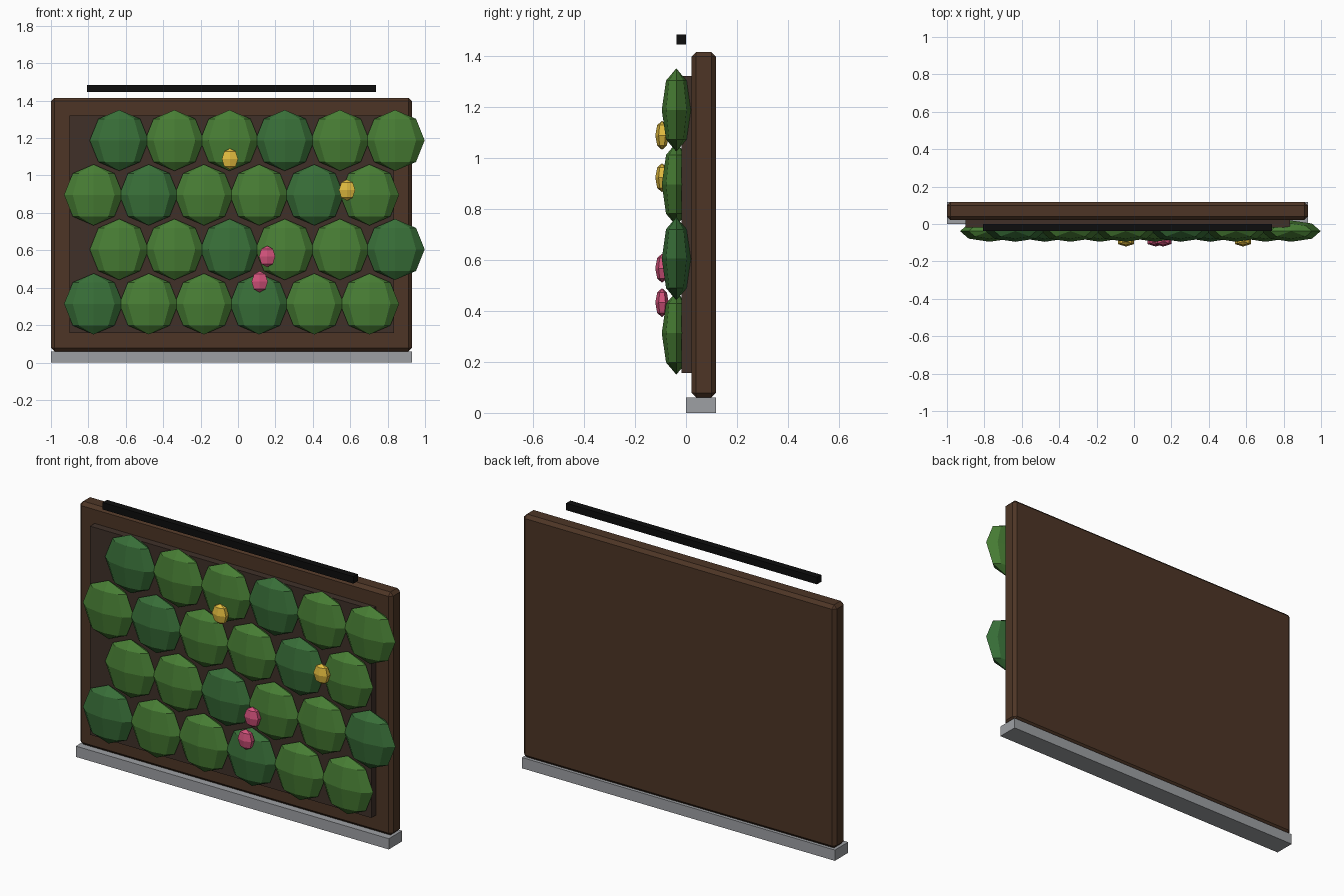
import bpy

if "Cube" in bpy.data.objects:
    bpy.data.objects.remove(bpy.data.objects["Cube"])


def material(name, r, g, b):
    m = bpy.data.materials.new(name)
    m.diffuse_color = (r, g, b, 1)
    m.use_nodes = True
    m.node_tree.nodes["Principled BSDF"].inputs["Base Color"].default_value = m.diffuse_color
    return m


WOOD = material("wood", 0.075, 0.036, 0.019)
SOIL = material("soil", 0.05, 0.03, 0.022)
STEEL = material("steel", 0.34, 0.35, 0.37)
BLACK = material("black", 0.004, 0.004, 0.004)
LEAF = material("leaf_light", 0.065, 0.21, 0.035)
LEAF_DARK = material("leaf_dark", 0.04, 0.16, 0.04)
YELLOW = material("yellow", 0.76, 0.50, 0.05)
PINK = material("pink", 0.65, 0.085, 0.20)


def box(name, lo, hi, mat, bevel=0):
    """Box between two corners, with an optional chamfer."""
    bpy.ops.mesh.primitive_cube_add(
        size=1, location=[(a + b) / 2 for a, b in zip(lo, hi)])
    ob = bpy.context.object
    ob.name = name
    ob.scale = [b - a for a, b in zip(lo, hi)]
    bpy.ops.object.transform_apply(location=False, rotation=False, scale=True)
    ob.data.materials.append(mat)
    if bevel:
        mod = ob.modifiers.new("chamfer", "BEVEL")
        mod.width = bevel
        mod.segments = 1
    return ob


def blob(name, loc, scale, segments, mat):
    """Flattened low-poly ball, four rings high."""
    bpy.ops.mesh.primitive_uv_sphere_add(
        segments=segments, ring_count=4, radius=1, location=loc)
    ob = bpy.context.object
    ob.name = name
    ob.scale = scale
    bpy.ops.object.transform_apply(location=False, rotation=False, scale=True)
    ob.data.materials.append(mat)
    return ob


# Wall frame, drip tray, planting panel and the watering bar above
box("drip_tray", (-1.0, 0.0, 0.0), (0.93, 0.117, 0.06), STEEL)
box("wall_frame", (-1.0, 0.022, 0.06), (0.93, 0.117, 1.415), WOOD, 0.018)
box("planting_panel", (-0.90, -0.018, 0.157), (0.835, 0.024, 1.32), SOIL)
box("watering_bar", (-0.808, -0.038, 1.445), (0.739, 0.0, 1.484), BLACK)

# Staggered rows of foliage, every third plant darker
for row in range(4):
    for col in range(6):
        x = -0.772 + 0.295 * col + (0.137 if row % 2 else 0)
        z = 0.313 + 0.2915 * row
        mat = LEAF_DARK if (row + col) % 3 == 0 else LEAF
        blob(f"plant_{row + 1}_{col + 1}", (x, -0.038, z),
             (0.158, 0.057, 0.163), 8, mat)

# Flowers
for i, (x, z, mat) in enumerate([(-0.043, 1.088, YELLOW), (0.583, 0.922, YELLOW),
                                 (0.156, 0.567, PINK), (0.116, 0.432, PINK)]):
    blob(f"flower_{i + 1}", (x, -0.094, z), (0.050, 0.0265, 0.057), 6, mat)
